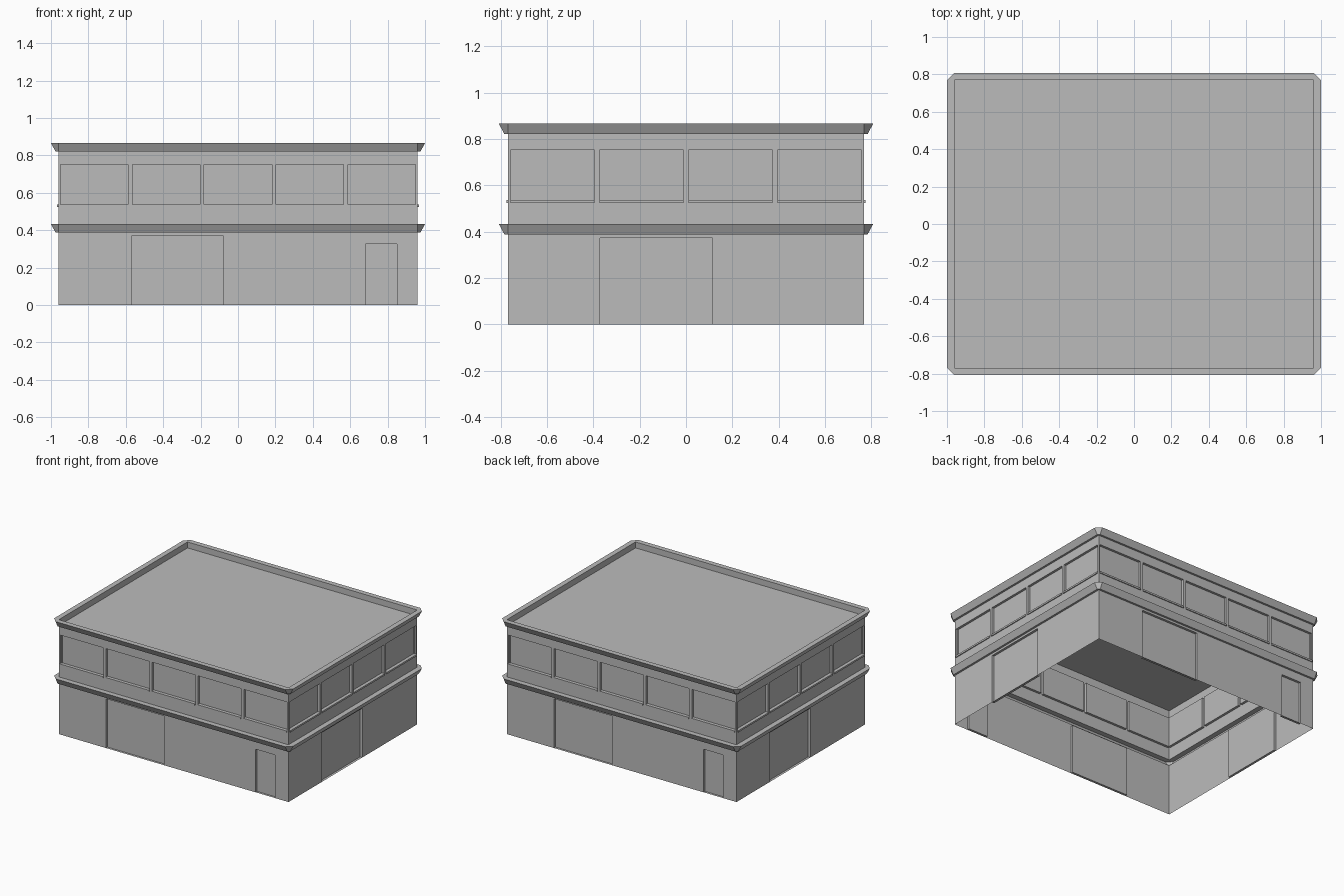
import bpy, bmesh
from math import pi
from mathutils import Matrix

if "Cube" in bpy.data.objects:
    bpy.data.objects.remove(bpy.data.objects["Cube"])

HALF_X, HALF_Y = 0.961, 0.769      # wall planes
LEDGE, ROOF = 0.388, 0.821         # undersides of the two cornices
RISE = 0.045                       # cornice height
DEPTH = 0.018                      # recess of doors and windows

grey = bpy.data.materials.new("plain_grey")
grey.use_nodes = True
grey.diffuse_color = (0.5, 0.5, 0.5, 1)
grey.node_tree.nodes["Principled BSDF"].inputs["Base Color"].default_value = (0.5, 0.5, 0.5, 1)


def finish(name, bm):
    bmesh.ops.remove_doubles(bm, verts=bm.verts, dist=0.0001)
    mesh = bpy.data.meshes.new(name)
    bm.to_mesh(mesh)
    bm.free()
    mesh.materials.append(grey)
    bpy.context.collection.objects.link(bpy.data.objects.new(name, mesh))


def face(bm, points, turn=Matrix()):
    return bm.faces.new([bm.verts.new(turn @ p) for p in map(lambda q: Matrix.Translation(q).translation, points)])


def corners(a, b, y, low, high):
    return [(a, y, low), (b, y, low), (b, y, high), (a, y, high)]


def wall(walls, panels, turn, half, y, low, high, openings):
    """Flat wall split around rectangular openings, each with reveals and a set-back panel."""
    us = sorted({-half, half} | {u for o in openings for u in o[:2]})
    zs = sorted({low, high} | {z for o in openings for z in o[2:]})
    for a, b in zip(us, us[1:]):
        for c, d in zip(zs, zs[1:]):
            mu, mz = (a + b) / 2, (c + d) / 2
            if not any(o[0] < mu < o[1] and o[2] < mz < o[3] for o in openings):
                face(walls, corners(a, b, y, c, d), turn)
    for o in openings:
        outer, inner = corners(o[0], o[1], y, *o[2:]), corners(o[0], o[1], y + DEPTH, *o[2:])
        face(panels, inner, turn)
        for i in range(4):
            j = (i + 1) % 4
            face(panels, [outer[i], outer[j], inner[j], inner[i]], turn)


def box(bm, x0, x1, y0, y1, z0, z1, turn):
    size = Matrix.Diagonal((x1 - x0, y1 - y0, z1 - z0, 1))
    place = Matrix.Translation(((x0 + x1) / 2, (y0 + y1) / 2, (z0 + z1) / 2))
    bmesh.ops.create_cube(bm, size=1, matrix=turn @ place @ size)


def ring(out, z):
    """Wall outline pushed outwards, with cut corners."""
    x, y = HALF_X, HALF_Y
    return [(x, -y - out, z), (x + out, -y, z), (x + out, y, z), (x, y + out, z),
            (-x, y + out, z), (-x - out, y, z), (-x - out, -y, z), (-x, -y - out, z)]


def cornice(name, profile):
    bm = bmesh.new()
    for (o0, z0), (o1, z1) in zip(profile, profile[1:]):
        r0, r1 = ring(o0, z0), ring(o1, z1)
        for i in range(8):
            j = (i + 1) % 8
            face(bm, [r0[i], r0[j], r1[j], r1[i]])
    finish(name, bm)


# Walls, doors, windows and sills, one side at a time
ground, upper, doors, windows, sills = [bmesh.new() for _ in range(5)]
WIN_LOW, WIN_HIGH, SILL = 0.537, 0.752, 0.524
for side in range(4):
    turn = Matrix.Rotation(side * pi / 2, 4, 'Z')
    wide = side % 2 == 0
    half, y = (HALF_X, -HALF_Y) if wide else (HALF_Y, -HALF_X)
    if wide:
        gates = [(-0.567, -0.08, 0, 0.372), (0.683, 0.85, 0, 0.326)]
    else:
        gates = [(-0.371, 0.114, 0, 0.372)]
    wall(ground, doors, turn, half, y, 0, LEDGE, gates)

    count = 5 if wide else 4
    glass = []
    for i in range(count):
        mid = (i - (count - 1) / 2) * 0.384
        a, b = mid - 0.181, mid + 0.181
        glass.append((a, b, WIN_LOW, WIN_HIGH))
        box(sills, a, b, y - 0.007, y + DEPTH, SILL, WIN_LOW, turn)
    wall(upper, windows, turn, half, y, LEDGE + RISE, ROOF, glass)

for name, bm in (("ground_floor_walls", ground), ("upper_floor_walls", upper), ("doors", doors),
                 ("windows", windows), ("window_sills", sills)):
    finish(name, bm)

# Cornices: sloped bands with flat tops; the upper one drops back to the roof
band = [(0, 0), (0.015, 0), (0.039, RISE), (0, RISE)]
cornice("middle_cornice", [(o, LEDGE + z) for o, z in band])
cornice("roof_cornice", [(o, ROOF + z) for o, z in band + [(0, 0)]])

# Flat roof
roof = bmesh.new()
face(roof, [(-HALF_X, -HALF_Y, ROOF), (HALF_X, -HALF_Y, ROOF), (HALF_X, HALF_Y, ROOF), (-HALF_X, HALF_Y, ROOF)])
finish("flat_roof", roof)
